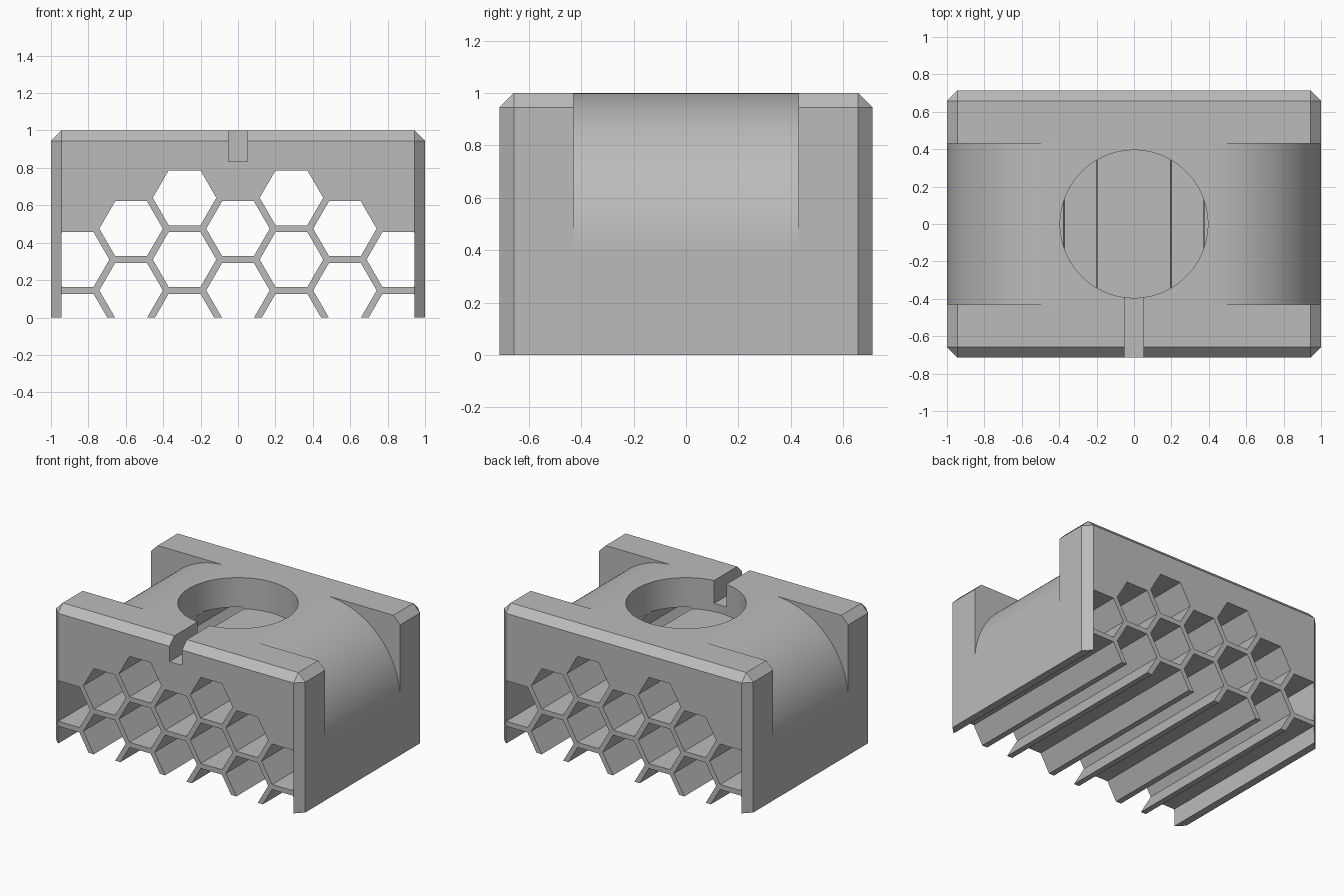
import bpy, bmesh, math

if "Cube" in bpy.data.objects:
    bpy.data.objects.remove(bpy.data.objects["Cube"])

HX, HY, CH = 1.0, 0.713, 0.055          # half sizes and chamfer
PITCH, APOTHEM = 0.33, 0.147            # honeycomb spacing and cell size


def make_object(name, bm):
    bmesh.ops.recalc_face_normals(bm, faces=bm.faces)
    mesh = bpy.data.meshes.new(name)
    bm.to_mesh(mesh)
    bm.free()
    obj = bpy.data.objects.new(name, mesh)
    bpy.context.collection.objects.link(obj)
    return obj


def add_prism(bm, profile, y0, y1):
    """Extrude an x-z profile along y."""
    face = bm.faces.new([bm.verts.new((x, y0, z)) for x, z in profile])
    new = bmesh.ops.extrude_face_region(bm, geom=[face])["geom"]
    verts = [v for v in new if isinstance(v, bmesh.types.BMVert)]
    bmesh.ops.translate(bm, verts=verts, vec=(0, y1 - y0, 0))


# Block with every edge chamfered except those on the bottom
bm = bmesh.new()
add_prism(bm, [(-HX, 0), (HX, 0), (HX, 1), (-HX, 1)], -HY, HY)
edges = [e for e in bm.edges if any(v.co.z > 0.5 for v in e.verts)]
bmesh.ops.bevel(bm, geom=edges, offset=CH, segments=1, affect='EDGES')
block = make_object("honeycomb_block", bm)

cutters = []

# Rounded shoulders across the middle of both ends
bm = bmesh.new()
R, N = 0.6, 48
arc = [(HX - R + R * math.sin(i * math.pi / 2 / N),
        1 - R + R * math.cos(i * math.pi / 2 / N)) for i in range(N + 1)]
for s in (-1, 1):
    outline = arc + [(1.2, 1 - R), (1.2, 1.2), (HX - R, 1.2)]
    add_prism(bm, [(s * x, z) for x, z in outline], -0.43, 0.43)
cutters.append(make_object("shoulder_cutter", bm))

# Honeycomb channels running front to back, clipped at the end walls
bm = bmesh.new()
side = APOTHEM / math.cos(math.pi / 6)
step = PITCH * math.cos(math.pi / 6)
columns = {0: (0.475, 0.145), 1: (0.64, 0.31, -0.02),
           2: (0.475, 0.145), 3: (0.31, -0.02)}
limit = HX - CH
for col in range(-3, 4):
    for cz in columns[abs(col)]:
        hexagon = []
        for k in range(6):
            a = k * math.pi / 3
            x = col * step + side * math.cos(a)
            hexagon.append((max(-limit, min(limit, x)), cz + side * math.sin(a)))
        add_prism(bm, hexagon, -1, 1)
cutters.append(make_object("honeycomb_cutter", bm))

# Round pocket in the top, opening into the upper channels
bm = bmesh.new()
bmesh.ops.create_cone(bm, cap_ends=True, segments=96, radius1=0.395,
                      radius2=0.395, depth=0.6)
bmesh.ops.translate(bm, verts=bm.verts, vec=(0, 0, 0.775 + 0.3))
cutters.append(make_object("pocket_cutter", bm))

# Slot from the front into the pocket
bm = bmesh.new()
add_prism(bm, [(-0.05, 0.834), (0.05, 0.834), (0.05, 1.2), (-0.05, 1.2)], -1, -0.2)
cutters.append(make_object("slot_cutter", bm))

# Cut and clean up
bpy.ops.object.select_all(action='DESELECT')
bpy.context.view_layer.objects.active = block
block.select_set(True)
for c in cutters:
    c.hide_render = True
    mod = block.modifiers.new(c.name, 'BOOLEAN')
    mod.operation = 'DIFFERENCE'
    mod.solver = 'EXACT'
    mod.object = c
    bpy.ops.object.modifier_apply(modifier=mod.name)
for c in cutters:
    bpy.data.objects.remove(c, do_unlink=True)

# Single grey finish, smooth on the curves only
grey = bpy.data.materials.new("grey")
grey.diffuse_color = (0.5, 0.5, 0.5, 1)
grey.use_nodes = True
grey.node_tree.nodes["Principled BSDF"].inputs["Base Color"].default_value = grey.diffuse_color
block.data.materials.clear()
block.data.materials.append(grey)
for p in block.data.polygons:
    p.material_index = 0
bpy.ops.object.shade_smooth_by_angle(angle=math.radians(25))
weighted = block.modifiers.new("weighted_normals", 'WEIGHTED_NORMAL')
weighted.keep_sharp = True
